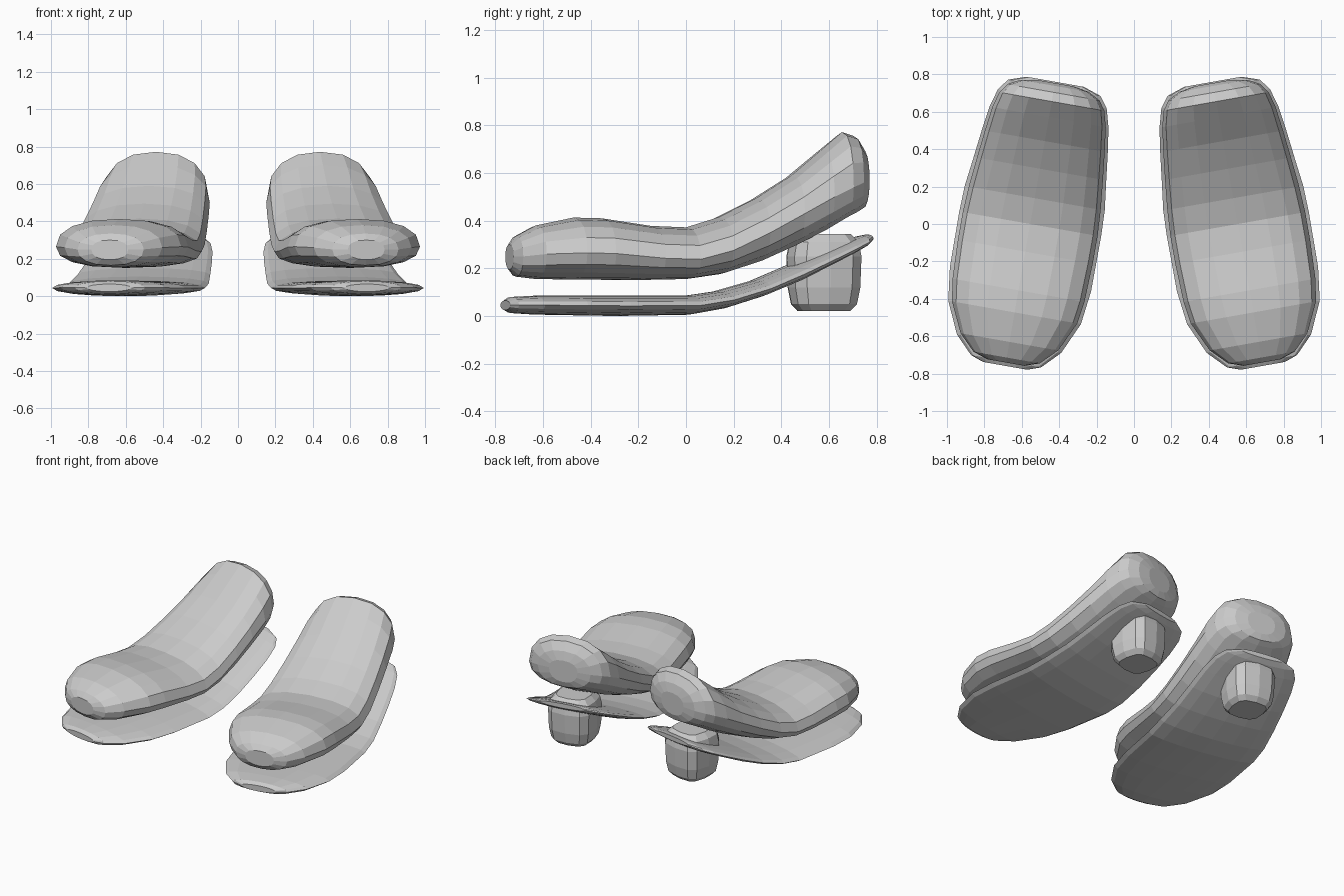
import bpy, bmesh, math
from mathutils import Matrix, Vector

cube = bpy.data.objects.get("Cube")
if cube:
    bpy.data.objects.remove(cube, do_unlink=True)

grey = bpy.data.materials.new("plain grey")
grey.use_nodes = True
colour = (0.6, 0.6, 0.6, 1)
grey.diffuse_color = colour
grey.node_tree.nodes["Principled BSDF"].inputs["Base Color"].default_value = colour

# Each foot turns its toe outwards about its own middle
PLACE = Matrix.Translation((0.555, 0, 0)) @ Matrix.Rotation(math.radians(10), 4, "Z")


def power(value, exponent):
    return math.copysign(abs(value) ** (2 / exponent), value)


def add_object(name, bm):
    bmesh.ops.recalc_face_normals(bm, faces=bm.faces)
    bm.transform(PLACE)
    mesh = bpy.data.meshes.new(name)
    bm.to_mesh(mesh)
    bm.free()
    mesh.materials.append(grey)
    obj = bpy.data.objects.new(name, mesh)
    bpy.context.collection.objects.link(obj)
    obj.modifiers.new("other foot", "MIRROR").use_mirror_merge = False
    return obj


def loft(name, rings):
    bm = bmesh.new()
    loops = [[bm.verts.new(p) for p in ring] for ring in rings]
    for a, b in zip(loops, loops[1:]):
        for i in range(len(a)):
            j = (i + 1) % len(a)
            bm.faces.new((a[i], a[j], b[j], b[i]))
    bm.faces.new(loops[0])
    bm.faces.new(loops[-1])
    return add_object(name, bm)


def section(y, half, bottom, widest, top, exponent, sides=16):
    """Upright oval whose upper and lower halves differ in height."""
    ring = []
    for i in range(sides):
        angle = math.tau * i / sides
        s = power(math.sin(angle), exponent)
        height = top - widest if s > 0 else widest - bottom
        ring.append(Vector((half * power(math.cos(angle), exponent), y, widest + s * height)))
    return ring


# Thin sole: position, half width, bottom, top
sole = [
    (-.77, .12, .025, .065), (-.745, .19, .012, .08), (-.65, .283, .006, .085),
    (-.48, .36, .003, .085), (-.3, .383, 0, .085), (0, .385, .005, .085),
    (.14, .38, .03, .105), (.3, .36, .08, .15), (.45, .342, .14, .215),
    (.58, .323, .205, .27), (.68, .295, .255, .312), (.74, .25, .287, .335), (.772, .155, .31, .342),
]
loft("sole", [section(y, w, b, (b + t) / 2, t, 2.1) for y, w, b, t in sole])

# Puffy upper: position, half width, bottom, widest height, top
upper = [
    (-.752, .1, .195, .25, .3), (-.725, .18, .165, .25, .335), (-.64, .265, .155, .26, .38),
    (-.48, .34, .153, .265, .413), (-.36, .358, .152, .262, .41), (-.15, .366, .152, .242, .378),
    (0, .366, .155, .238, .372), (.14, .358, .175, .275, .415), (.3, .342, .225, .35, .495),
    (.45, .325, .29, .43, .59), (.58, .308, .355, .5, .7), (.665, .285, .405, .54, .772),
    (.715, .25, .43, .56, .755), (.75, .185, .45, .57, .7), (.765, .1, .49, .575, .64),
]
loft("upper", [section(*row, 2.3) for row in upper])

# Blocky rounded heel: height, half size
heel = [(.02, .11), (.05, .138), (.12, .152), (.25, .157), (.31, .145), (.345, .11)]
rings = []
for z, r in heel:
    turns = [math.tau * i / 12 for i in range(12)]
    rings.append([Vector((r * power(math.cos(a), 3), .588 + r * power(math.sin(a), 3), z)) for a in turns])
loft("heel", rings)
